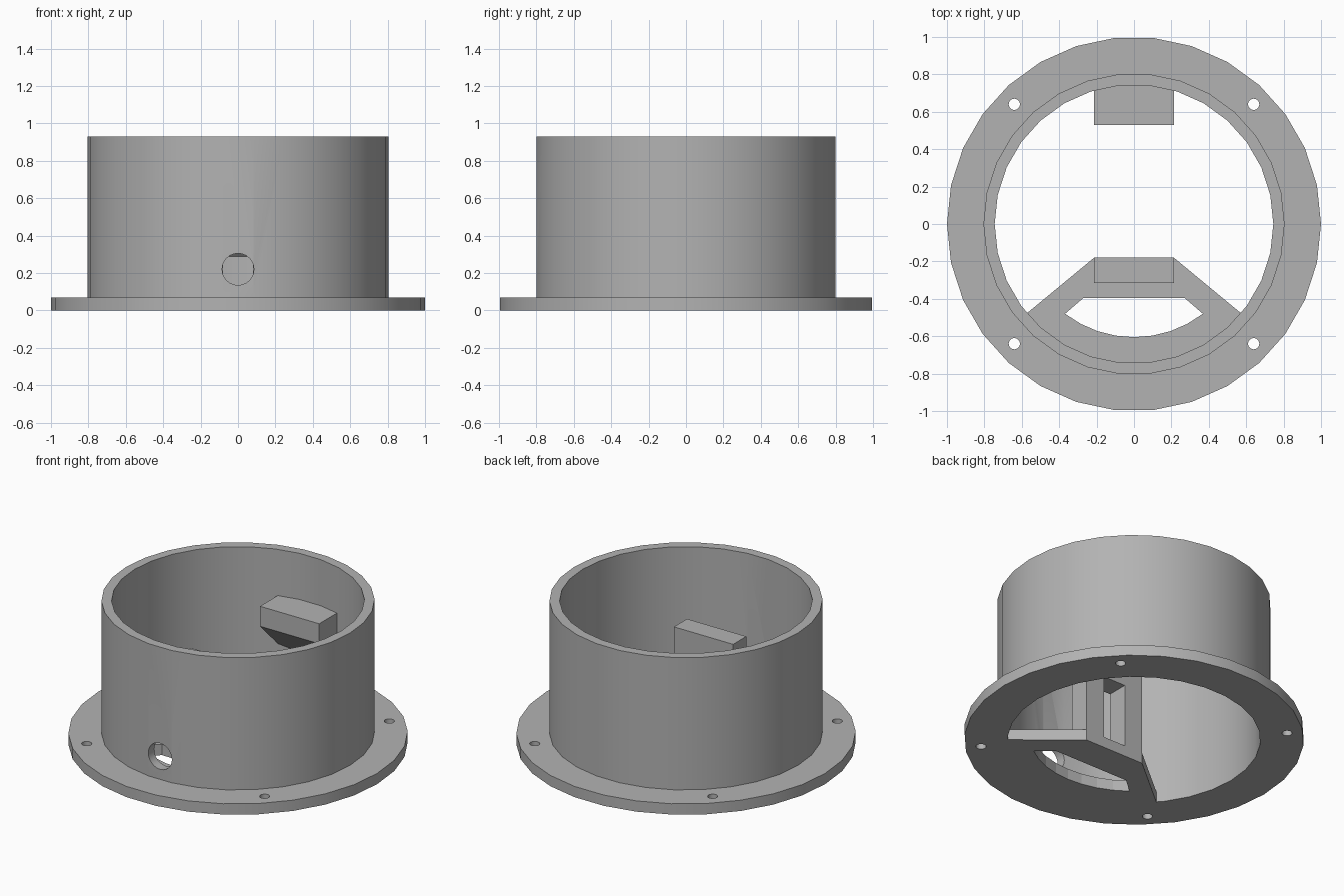
import bpy, bmesh, math
from mathutils import Matrix, Vector

if "Cube" in bpy.data.objects:
    bpy.data.objects.remove(bpy.data.objects["Cube"])

SEGMENTS = 30
INNER, OUTER = 0.745, 0.805
PLATE = 0.07      # flange and bridge thickness
TOP = 0.93        # tube height
LEDGE = 0.63      # height of both supports

grey = bpy.data.materials.new("plain grey")
grey.diffuse_color = (0.45, 0.45, 0.45, 1)
grey.use_nodes = True
grey.node_tree.nodes["Principled BSDF"].inputs["Base Color"].default_value = grey.diffuse_color


def make(name, bm):
    bmesh.ops.recalc_face_normals(bm, faces=bm.faces)
    mesh = bpy.data.meshes.new(name)
    bm.to_mesh(mesh)
    bm.free()
    mesh.materials.append(grey)
    ob = bpy.data.objects.new(name, mesh)
    bpy.context.collection.objects.link(ob)
    return ob


def prism(name, points, offset):
    """Extrude a closed outline of 3D points along an offset."""
    bm = bmesh.new()
    face = bm.faces.new([bm.verts.new(p) for p in points])
    result = bmesh.ops.extrude_face_region(bm, geom=[face], use_keep_orig=True)
    moved = [v for v in result["geom"] if isinstance(v, bmesh.types.BMVert)]
    bmesh.ops.translate(bm, verts=moved, vec=Vector(offset))
    return make(name, bm)


def box(name, low, high):
    (x0, y0, z0), (x1, y1, z1) = low, high
    return prism(name, [(x0, y0, z0), (x1, y0, z0), (x1, y1, z0), (x0, y1, z0)], (0, 0, z1 - z0))


def rod(name, radius, length, matrix):
    bm = bmesh.new()
    bmesh.ops.create_cone(bm, cap_ends=True, segments=24, radius1=radius,
                          radius2=radius, depth=length, matrix=matrix)
    return make(name, bm)


def arc(radius, start, end, count, z=0):
    angles = [math.radians(start + (end - start) * i / count) for i in range(count + 1)]
    return [(radius * math.cos(a), radius * math.sin(a), z) for a in angles]


def cut(target, cutter):
    mod = target.modifiers.new("cut", "BOOLEAN")
    mod.operation = "DIFFERENCE"
    mod.solver = "EXACT"
    mod.object = cutter
    bpy.context.view_layer.objects.active = target
    bpy.ops.object.modifier_apply(modifier=mod.name)
    bpy.data.objects.remove(cutter)


# Flanged tube, turned from one closed profile
profile = [(INNER, 0), (1, 0), (1, PLATE), (OUTER, PLATE), (OUTER, TOP), (INNER, TOP)]
bm = bmesh.new()
rings = []
for i in range(SEGMENTS):
    a = 2 * math.pi * i / SEGMENTS
    rings.append([bm.verts.new((r * math.cos(a), r * math.sin(a), z)) for r, z in profile])
for i, ring in enumerate(rings):
    following = rings[(i + 1) % SEGMENTS]
    for j in range(len(profile)):
        k = (j + 1) % len(profile)
        bm.faces.new((ring[j], following[j], following[k], ring[k]))
tube = make("flanged_tube", bm)

# Screw holes in the flange
for sx in (-1, 1):
    for sy in (-1, 1):
        cut(tube, rod("screw_cutter", 0.03, 0.3, Matrix.Translation((sx * 0.64, sy * 0.64, 0))))

# Cable hole through the front wall
cut(tube, rod("cable_cutter", 0.085, 0.3,
              Matrix.Translation((0, -0.77, 0.22)) @ Matrix.Rotation(math.pi / 2, 4, "X")))

# Floor bridge across the front, with a curved opening
bridge = prism("floor_bridge",
               [(-0.213, -0.18, 0), (0.213, -0.18, 0)] + arc(0.757, -39.8, -140.2, 24),
               (0, 0, PLATE))
opening = prism("opening_cutter",
                [(-0.27, -0.395, -0.1), (0.27, -0.395, -0.1)] + arc(0.605, -52.5, -127.5, 8, -0.1),
                (0, 0, 0.3))
cut(bridge, opening)

# Front post with a slot through it
post = box("front_post", (-0.213, -0.315, 0.005), (0.213, -0.18, LEDGE))
cut(post, box("slot_cutter", (-0.08, -0.5, PLATE), (0.08, 0, 0.48)))

# Rear ledge with a sloping underside, set into the wall
prism("rear_ledge",
      [(-0.213, y, z) for y, z in ((0.53, LEDGE), (0.53, 0.5), (0.765, 0.265), (0.765, LEDGE))],
      (0.426, 0, 0))

# Smooth the round walls, keep corners sharp
bpy.ops.object.select_all(action="DESELECT")
tube.select_set(True)
bpy.context.view_layer.objects.active = tube
bpy.ops.object.shade_smooth_by_angle(angle=math.radians(25))
